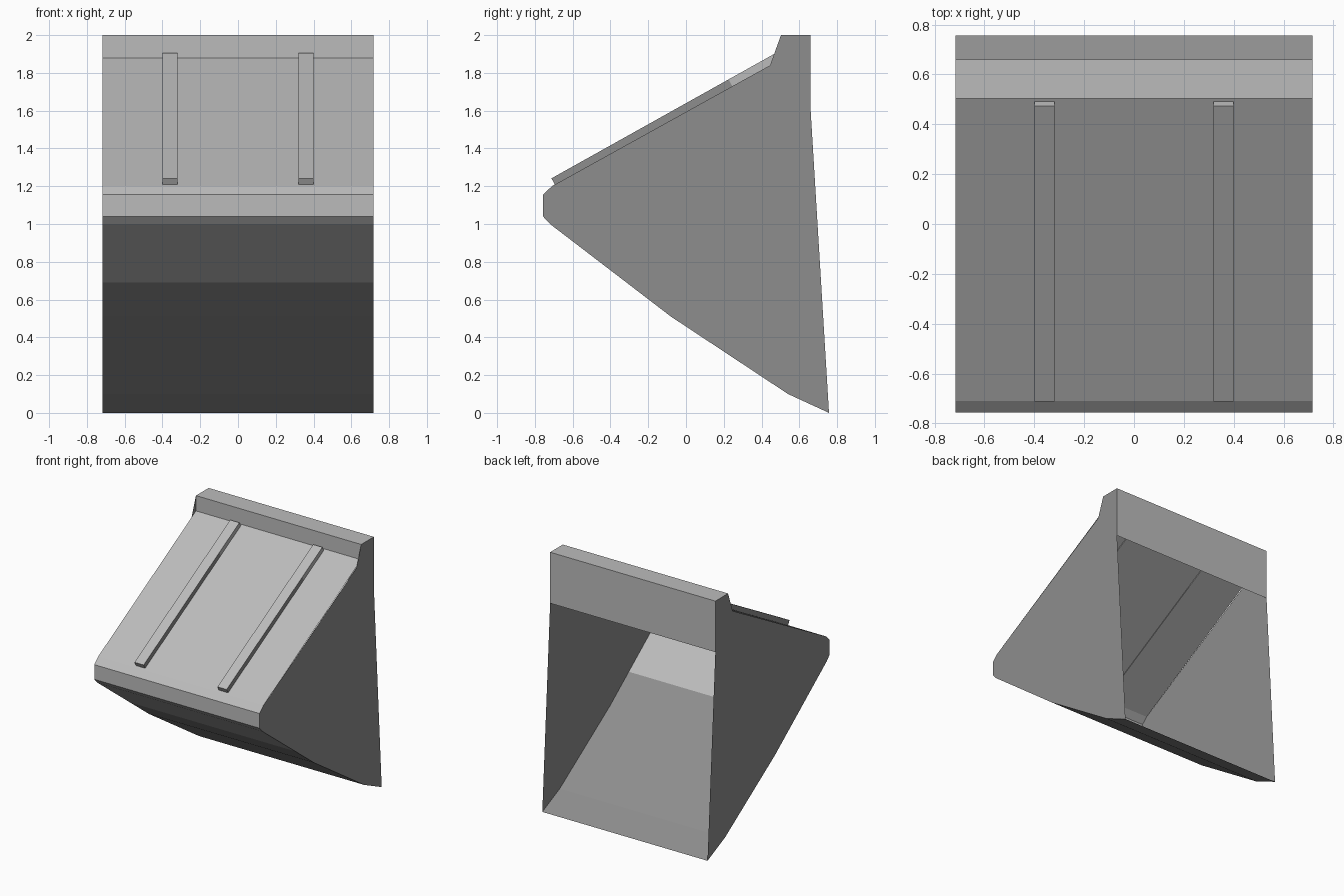
import bpy, bmesh
from mathutils import Vector

cube = bpy.data.objects.get("Cube")
if cube:
    bpy.data.objects.remove(cube, do_unlink=True)

HALF = 0.717  # half width of the bucket


def make_material(name, value):
    mat = bpy.data.materials.new(name)
    mat.use_nodes = True
    colour = (value, value, value, 1)
    mat.diffuse_color = colour
    mat.node_tree.nodes["Principled BSDF"].inputs["Base Color"].default_value = colour
    return mat


LIGHT = make_material("light_grey", 0.50)
DARK = make_material("dark_grey", 0.27)


def finish(name, bm, is_dark):
    """Colour faces by a rule and link the object."""
    bm.normal_update()
    for f in bm.faces:
        f.material_index = int(is_dark(f))
    mesh = bpy.data.meshes.new(name)
    bm.to_mesh(mesh)
    bm.free()
    for mat in (LIGHT, DARK):
        mesh.materials.append(mat)
    obj = bpy.data.objects.new(name, mesh)
    bpy.context.collection.objects.link(obj)
    return obj


# Bucket outline as (y, z), from the cutting edge round to the rear lip
floor = [(0.757, 0), (0.54, 0.10), (-0.08, 0.51), (-0.315, 0.69)]
nose = [(-0.72, 1.0), (-0.757, 1.04), (-0.757, 1.155), (-0.71, 1.2)]
lip = [(0.503, 2), (0.66, 2), (0.66, 1.6)]
slope_top = (0.503, 1.88)
wall_notch = (0.445, 1.84)

# Thin bent plate: floor, nose, sloping back and lip, open at the rear
bm = bmesh.new()
rows = [[bm.verts.new((x, y, z)) for x in (-HALF, HALF)]
        for y, z in floor + nose + [slope_top] + lip]
for (a, b), (c, d) in zip(rows, rows[1:]):
    bm.faces.new((a, c, d, b))
finish("bucket_shell", bm, lambda f: f.calc_center_median().z < 0.69)

# Side walls
for name, x in (("left_wall", HALF), ("right_wall", -HALF)):
    bm = bmesh.new()
    ring = [bm.verts.new((x, y, z)) for y, z in floor + nose + [wall_notch] + lip]
    face = bm.faces.new(ring)
    face.normal_update()
    if face.normal.x * x < 0:
        face.normal_flip()
    finish(name, bm, lambda f: True)

# Reinforcing rails lying on the slope
start, end = Vector((0, -0.692, 1.205)), Vector((0, 0.495, 1.868))
along = (end - start).normalized()
raised = Vector((0, -along.z, along.y)) * 0.042


def rail(name, x, a, b, is_dark):
    bm = bmesh.new()
    bmesh.ops.create_cube(bm, size=1)
    for v in bm.verts:
        base = a if v.co.y < 0 else b
        side = Vector((x + v.co.x * 0.08, 0, 0))
        v.co = base + side + (raised if v.co.z > 0 else Vector())
    finish(name, bm, is_dark)


split = start.lerp(end, 0.79)
for side, x in (("left", 0.36), ("right", -0.36)):
    rail(side + "_rail", x, start, split, lambda f: abs(f.normal.x) > 0.5)
    rail(side + "_rail_top", x, split, end, lambda f: False)
